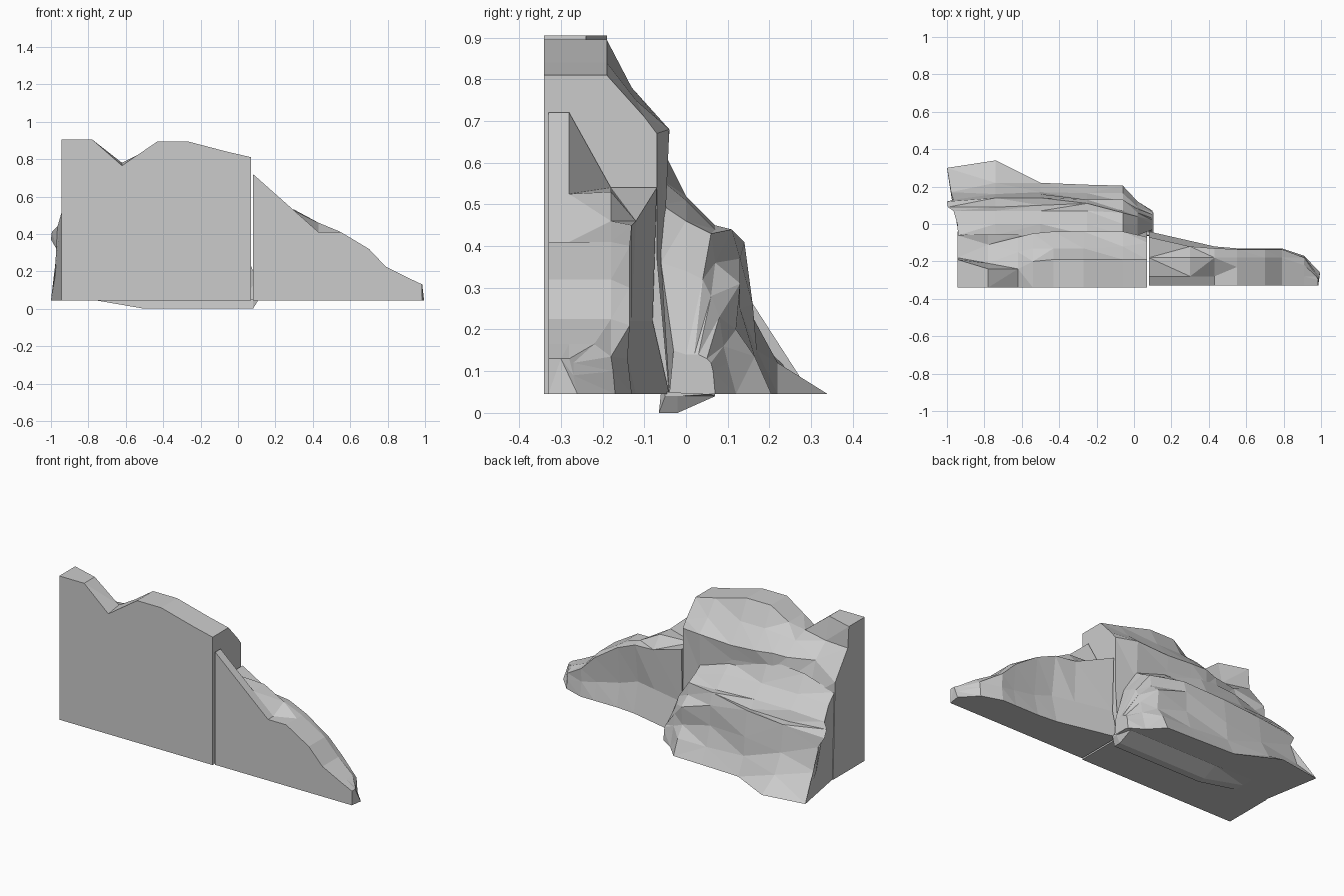
import bpy, bmesh

BASE = 0.045


def loft(name, sections, front=None):
    """Skin cross-sections given as (x, [(y, z), ...]); x may be one value or one per point.
    With front set, a bottom corner is added at (front, BASE) to close the section."""
    bm = bmesh.new()
    rings = []
    for xs, pts in sections:
        pts = list(pts)
        if not isinstance(xs, list):
            xs = [xs] * len(pts)
        if front is not None:
            pts.append((front, BASE))
            xs = xs + [xs[0]]
        rings.append([bm.verts.new((x, y, z)) for x, (y, z) in zip(xs, pts)])
    n = len(rings[0])
    for a, b in zip(rings, rings[1:]):
        for i in range(n):
            j = (i + 1) % n
            bm.faces.new((a[i], a[j], b[j], b[i]))
    bm.faces.new(rings[0])
    bm.faces.new(rings[-1])
    # split into flat triangular facets
    bmesh.ops.triangulate(bm, faces=bm.faces[:], quad_method='SHORT_EDGE')
    bmesh.ops.dissolve_degenerate(bm, dist=0.0005, edges=bm.edges[:])
    bmesh.ops.recalc_face_normals(bm, faces=bm.faces[:])
    mesh = bpy.data.meshes.new(name)
    bm.to_mesh(mesh)
    bm.free()
    obj = bpy.data.objects.new(name, mesh)
    bpy.context.collection.objects.link(obj)
    return obj


# Tall cliff wall with a flat front and a notched top
loft("cliff_wall", [
    (-.945, [(-.34, .905), (-.19, .905), (-.18, .78), (-.06, .62), (-.05, .30), (-.04, BASE)]),
    (-.78, [(-.34, .905), (-.24, .905), (-.21, .77), (-.11, .69), (-.05, .50), (-.04, BASE)]),
    (-.62, [(-.34, .765), (-.24, .78), (-.15, .75), (-.07, .68), (-.05, .55), (-.04, BASE)]),
    (-.54, [(-.34, .82), (-.20, .82), (-.13, .77), (-.05, .69), (-.05, .60), (-.04, BASE)]),
    (-.43, [(-.34, .895), (-.19, .895), (-.13, .78), (-.04, .68), (-.05, .60), (-.04, BASE)]),
    (-.27, [(-.34, .895), (-.19, .895), (-.13, .78), (-.04, .67), (-.05, .58), (-.04, BASE)]),
    (-.06, [(-.34, .84), (-.19, .84), (-.12, .75), (-.04, .68), (-.05, .45), (-.04, BASE)]),
    (.07, [(-.34, .81), (-.19, .81), (-.10, .71), (-.07, .67), (-.07, .22), (-.04, BASE)]),
], front=-.34)

# Stepped rock ledges on the back of the wall
loft("back_ledges", [
    ([-.94, -.945, -.965, -.995, -1, -.965, -.98, -1],
     [(-.06, .56), (.00, .51), (.07, .44), (.09, .41), (.12, .37), (.13, .31), (.17, .18), (.30, BASE)]),
    (-.74, [(-.06, .62), (.00, .52), (.07, .45), (.09, .39), (.14, .39), (.16, .23), (.22, .12), (.34, BASE)]),
    (-.50, [(-.06, .64), (.00, .52), (.07, .45), (.10, .40), (.14, .41), (.16, .26), (.17, .15), (.22, BASE)]),
    (-.25, [(-.06, .56), (.00, .51), (.07, .44), (.11, .44), (.13, .37), (.13, .25), (.165, .135), (.21, BASE)]),
    (-.06, [(-.06, .50), (.00, .46), (.06, .43), (.07, .36), (.13, .31), (.12, .20), (.165, .135), (.205, BASE)]),
    (.02, [(-.06, .36), (.00, .34), (.04, .32), (.06, .28), (.08, .23), (.09, .16), (.10, .12), (.12, BASE)]),
    (.10, [(-.03, .15), (.00, .14), (.02, .14), (.03, .14), (.05, .13), (.06, .12), (.065, .10), (.07, BASE)]),
], front=-.04)

# Shallow foot under the ledges
loft("rock_foot", [
    (-.75, [(-.06, .043), (.00, .043), (.07, .045), (-.06, .05)]),
    (-.50, [(-.065, .0), (-.02, .0), (.07, .04), (-.06, .05)]),
    (.08, [(-.065, .0), (-.02, .0), (.07, .04), (-.06, .05)]),
    (.105, [(-.05, .04), (-.02, .04), (.06, .045), (-.05, .05)]),
])

# Lower slope descending to the right
loft("side_slope", [
    (.08, [(-.33, .72), (-.28, .72), (-.18, .54), (-.07, .54), (-.08, .22), (-.04, BASE)]),
    (.30, [(-.33, .525), (-.28, .525), (-.18, .53), (-.12, .46), (-.13, .22), (-.09, BASE)]),
    (.43, [(-.33, .41), (-.28, .41), (-.18, .46), (-.13, .45), (-.16, .22), (-.12, BASE)]),
    (.55, [(-.33, .41), (-.23, .41), (-.18, .41), (-.135, .40), (-.16, .18), (-.13, BASE)]),
    (.70, [(-.33, .32), (-.23, .32), (-.18, .32), (-.135, .30), (-.15, .15), (-.13, BASE)]),
    (.79, [(-.33, .225), (-.23, .225), (-.18, .225), (-.135, .21), (-.14, .13), (-.13, BASE)]),
    (.91, [(-.33, .165), (-.28, .165), (-.22, .165), (-.18, .135), (-.175, .10), (-.17, BASE)]),
    ([.985, .985, .975, .97, .98, .995],
     [(-.33, .13), (-.30, .13), (-.28, .13), (-.27, .12), (-.27, .09), (-.26, BASE)]),
], front=-.33)
